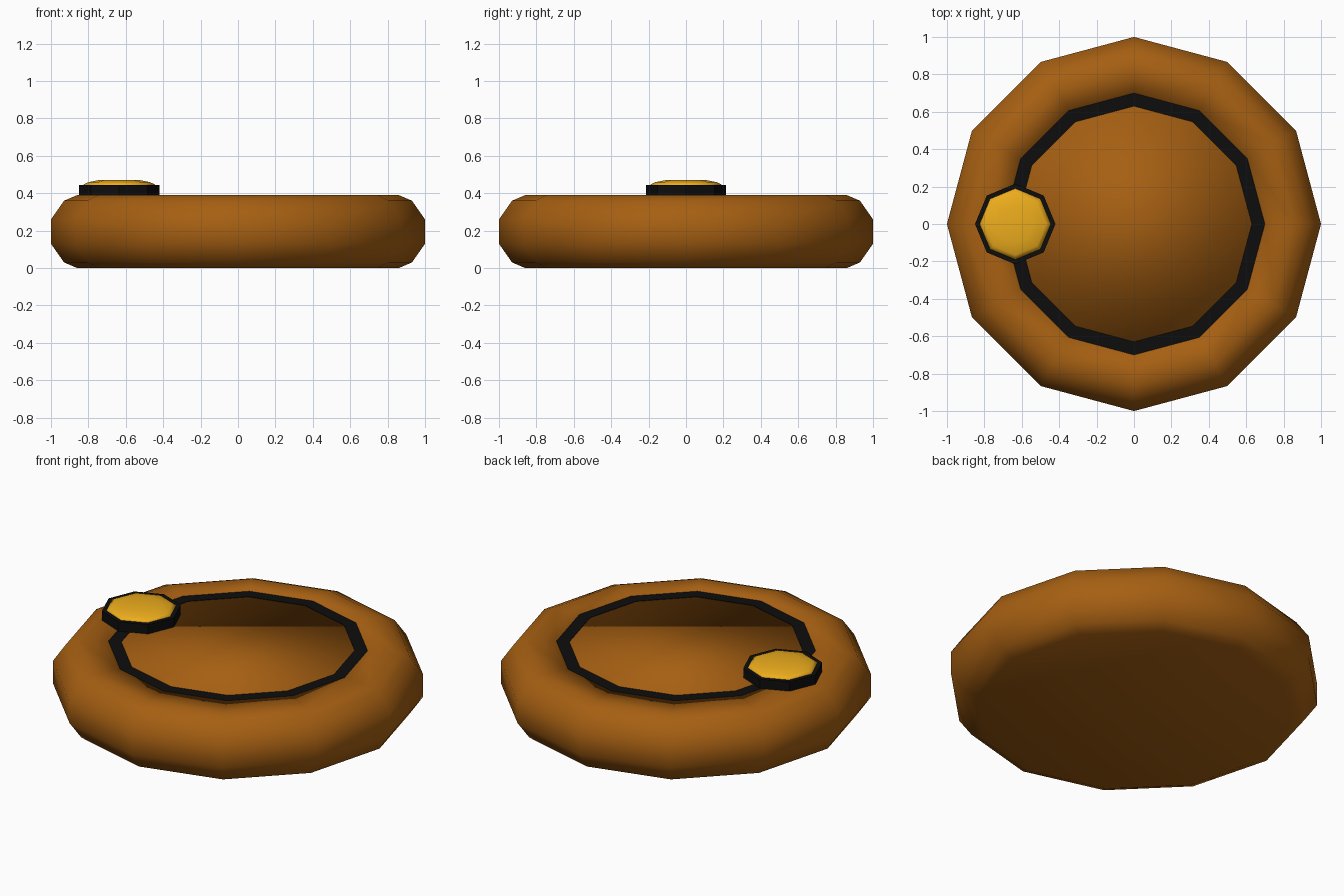
import bpy, bmesh
from math import cos, sin, pi

if "Cube" in bpy.data.objects:
    bpy.data.objects.remove(bpy.data.objects["Cube"])


def material(name, rgb):
    m = bpy.data.materials.new(name)
    m.diffuse_color = (*rgb, 1)
    m.use_nodes = True
    m.node_tree.nodes["Principled BSDF"].inputs["Base Color"].default_value = m.diffuse_color
    return m


def lathe(name, profile, sides, mat, x=0, smooth=True, caps=True, closed=False):
    """Spin an (r, z) profile, listed bottom to top, around the z axis."""
    bm = bmesh.new()
    rings = [[bm.verts.new((r * cos(2 * pi * i / sides), r * sin(2 * pi * i / sides), z))
              for i in range(sides)] for r, z in profile]
    pairs = list(zip(rings, rings[1:]))
    if closed:
        pairs.append((rings[-1], rings[0]))
    for a, b in pairs:
        for i in range(sides):
            j = (i + 1) % sides
            bm.faces.new((a[i], a[j], b[j], b[i]))
    if caps and not closed:
        bm.faces.new(rings[0][::-1])
        bm.faces.new(rings[-1])
    bmesh.ops.recalc_face_normals(bm, faces=bm.faces)
    for f in bm.faces:
        f.smooth = smooth
    mesh = bpy.data.meshes.new(name)
    bm.to_mesh(mesh)
    bm.free()
    mesh.materials.append(mat)
    ob = bpy.data.objects.new(name, mesh)
    ob.location.x = x
    bpy.context.collection.objects.link(ob)
    return ob


brown = material("brown", (0.38, 0.115, 0.006))
black = material("black", (0.004, 0.004, 0.004))
gold = material("gold", (0.85, 0.42, 0.012))

# Rounded body with a recess in its top
lathe("body", [(0.86, 0), (0.93, 0.03), (1, 0.13), (1, 0.26), (0.93, 0.36),
               (0.86, 0.39), (0.70, 0.39), (0.70, 0.25)], 12, brown)

# Black trim set into the top, and the lid it surrounds
lathe("trim_ring", [(0.63, 0.27), (0.70, 0.27), (0.70, 0.39), (0.63, 0.39)],
      12, black, smooth=False, closed=True)
lathe("lid", [(0.63, 0.27), (0.63, 0.388)], 12, brown)

# Octagonal button on the left of the trim
lathe("button_base", [(0.215, 0.39), (0.215, 0.445)], 8, black, x=-0.635, smooth=False)
lathe("button_top", [(0.19, 0.43), (0.19, 0.447), (0.165, 0.459), (0.10, 0.472)],
      8, gold, x=-0.635)
